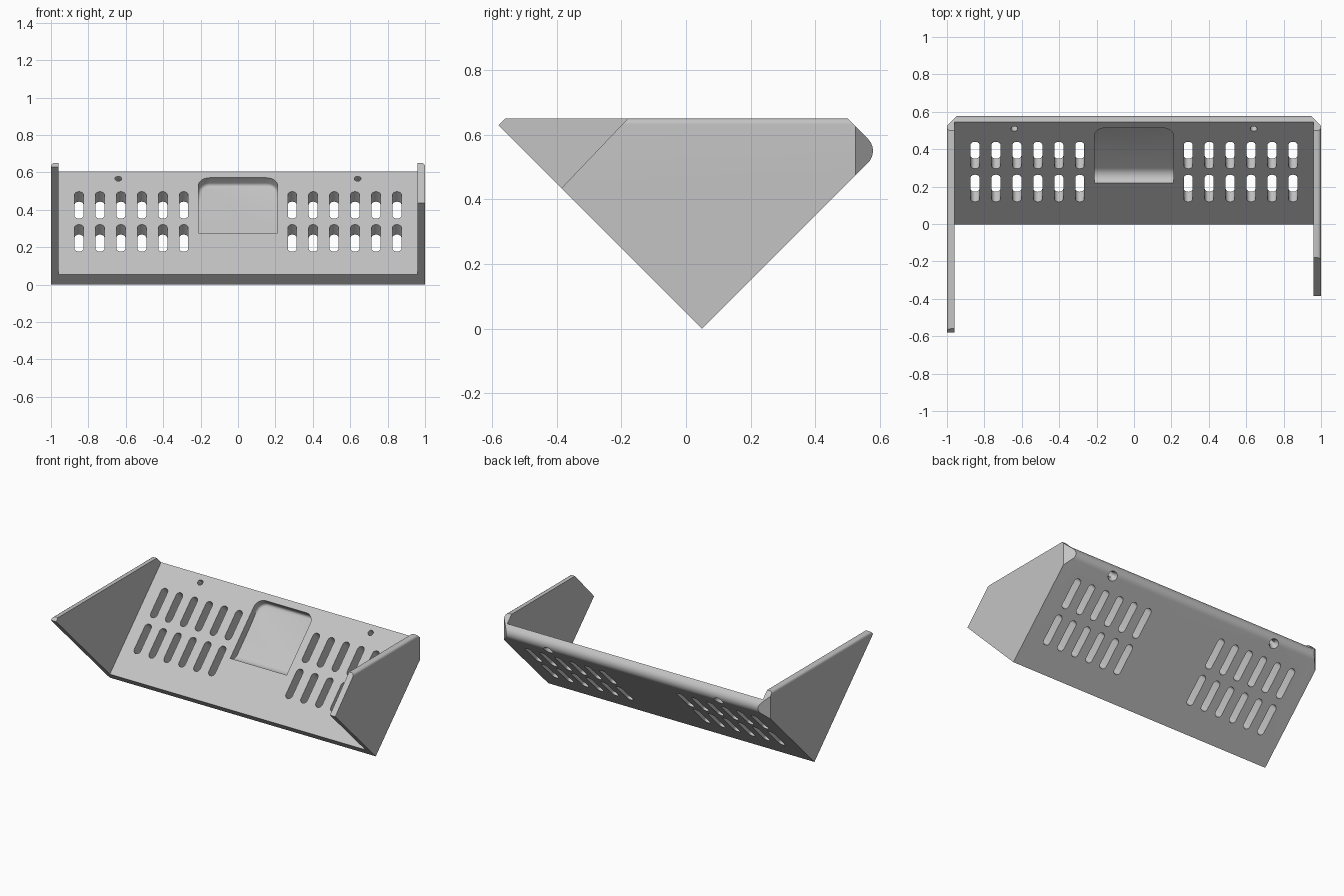
import bpy, bmesh, math
from mathutils import Vector, Matrix

if "Cube" in bpy.data.objects:
    bpy.data.objects.remove(bpy.data.objects["Cube"], do_unlink=True)

# Main sizes; the plate leans back by 45 degrees around its lower edge
HALF, WALL, THICK, LENGTH, ROUND, TOP = 1.0, 0.04, 0.076, 0.778, 0.053, 0.65
LEAN = Matrix.Translation((0, 0.05, 0)) @ Matrix.Rotation(math.radians(45), 4, "X")

grey = bpy.data.materials.new("light grey plastic")
grey.use_nodes = True
colour = (0.55, 0.55, 0.55, 1)
grey.diffuse_color = colour
grey.node_tree.nodes["Principled BSDF"].inputs["Base Color"].default_value = colour


def prism(bm, points, direction):
    """Extrude a closed loop of points along a direction."""
    face = bm.faces.new([bm.verts.new(p) for p in points])
    new = bmesh.ops.extrude_face_region(bm, geom=[face])["geom"]
    bmesh.ops.translate(bm, vec=direction, verts=[v for v in new if isinstance(v, bmesh.types.BMVert)])
    bmesh.ops.recalc_face_normals(bm, faces=bm.faces)


def arc(cx, cy, r, start, end, steps=10):
    angles = [math.radians(start + (end - start) * i / steps) for i in range(steps + 1)]
    return [(cx + r * math.cos(a), cy + r * math.sin(a)) for a in angles]


def chamfer_corner(bm, side):
    """Slice off the upright rear corner on one side."""
    geom = bm.verts[:] + bm.edges[:] + bm.faces[:]
    cut = bmesh.ops.bisect_plane(bm, geom=geom, plane_co=(side * HALF, 0.524, 0),
                                 plane_no=(side, 1, 0), clear_outer=True, dist=1e-5)
    edges = [e for e in cut["geom_cut"] if isinstance(e, bmesh.types.BMEdge)]
    if edges:
        bmesh.ops.edgeloop_fill(bm, edges=edges)
        bmesh.ops.recalc_face_normals(bm, faces=bm.faces)


def finish(name, bm):
    mesh = bpy.data.meshes.new(name)
    bm.to_mesh(mesh)
    bm.free()
    obj = bpy.data.objects.new(name, mesh)
    bpy.context.collection.objects.link(obj)
    mesh.materials.append(grey)
    return obj


def smooth(obj):
    bpy.ops.object.select_all(action="DESELECT")
    obj.select_set(True)
    bpy.context.view_layer.objects.active = obj
    bpy.ops.object.shade_smooth_by_angle(angle=math.radians(30))


def carve(obj, cutter):
    """Subtract the cutter, bake the result and drop the cutter."""
    cutter.hide_render = True
    mod = obj.modifiers.new("cut", "BOOLEAN")
    mod.operation, mod.solver, mod.object = "DIFFERENCE", "EXACT", cutter
    graph = bpy.context.evaluated_depsgraph_get()
    mesh = bpy.data.meshes.new_from_object(obj.evaluated_get(graph))
    obj.modifiers.clear()
    obj.data = mesh
    bpy.data.objects.remove(cutter, do_unlink=True)


# Rear lower corner, shared by plate and side walls, in leaning coordinates
rear = arc(LENGTH - ROUND, ROUND, ROUND, -90, 0)

# Back plate
bm = bmesh.new()
inner = HALF - WALL
prism(bm, [(-inner, u, w) for u, w in [(0, 0)] + rear + [(LENGTH, THICK), (0, THICK)]], (2 * inner, 0, 0))
bm.transform(LEAN)
for side in (-1, 1):
    chamfer_corner(bm, side)
plate = finish("back_plate", bm)

# Two rows of rounded vent slots on each side
bm = bmesh.new()
radius = 0.024
for side in (-1, 1):
    for col in range(6):
        x = side * (0.29 + 0.112 * col)
        for low, high in ((0.173, 0.378), (0.423, 0.627)):
            loop = arc(x, high - radius, radius, 0, 180) + arc(x, low + radius, radius, 180, 360)
            prism(bm, [(px, u, -0.1) for px, u in loop], (0, 0, 0.3))
bm.transform(LEAN)
carve(plate, finish("slot_cutter", bm))

# Countersunk screw holes
bm = bmesh.new()
for side in (-1, 1):
    for r1, r2, low, high in ((0.018, 0.018, -0.1, 0.2), (0.034, 0.018, -0.002, 0.03)):
        bmesh.ops.create_cone(bm, cap_ends=True, segments=24, radius1=r1, radius2=r2, depth=high - low,
                              matrix=Matrix.Translation((side * 0.64, 0.725, (low + high) / 2)))
        hole = bm.copy()
        bm.clear()
        hole.transform(LEAN)
        carve(plate, finish("screw_hole_cutter", hole))
bm.free()

# Finger recess: rounded upper corners, a swept lower ramp and a soft floor edge
bm = bmesh.new()
low, high, floor, half = 0.315, 0.732, 0.018, 0.212
prism(bm, [(-half, low, floor), (half, low, floor), (half, high, floor), (-half, high, floor)], (0, 0, 0.2))


def bevel(rule, width, segments=6):
    edges = [e for e in bm.edges if rule(*[v.co for v in e.verts])]
    bmesh.ops.bevel(bm, geom=edges, offset=width, segments=segments, profile=0.5, affect="EDGES")


bevel(lambda a, b: abs(a.z - b.z) > 0.1 and a.y > high - 0.01, 0.06)
bevel(lambda a, b: max(a.z, b.z) < floor + 0.001 and max(a.y, b.y) < low + 0.001, 0.055, 8)
bevel(lambda a, b: max(a.z, b.z) < floor + 0.001 and min(a.y, b.y) > low + 0.06
      and max(a.y, b.y) > high - 0.07 and abs(a.x + b.x) < 2 * half - 0.001, 0.018, 4)
bm.transform(LEAN)
carve(plate, finish("recess_cutter", bm))
smooth(plate)

# Side walls: the left one is cut back shorter at the front
tail = [(0.05, 0)] + [tuple((LEAN @ Vector((0, u, w))).yz) for u, w in rear] + [(0.5, TOP)]
for name, side, nose in (("left_side_wall", 1, [(-0.18, TOP), (-0.385, 0.435)]),
                         ("right_side_wall", -1, [(-0.56, TOP), (-0.58, 0.63)])):
    bm = bmesh.new()
    prism(bm, [(side * inner, y, z) for y, z in tail + nose], (side * WALL, 0, 0))
    bevel(lambda a, b: min(a.z, b.z) > TOP - 0.001 and min(abs(a.x), abs(b.x)) > HALF - 0.001, 0.018, 4)
    chamfer_corner(bm, side)
    smooth(finish(name, bm))
